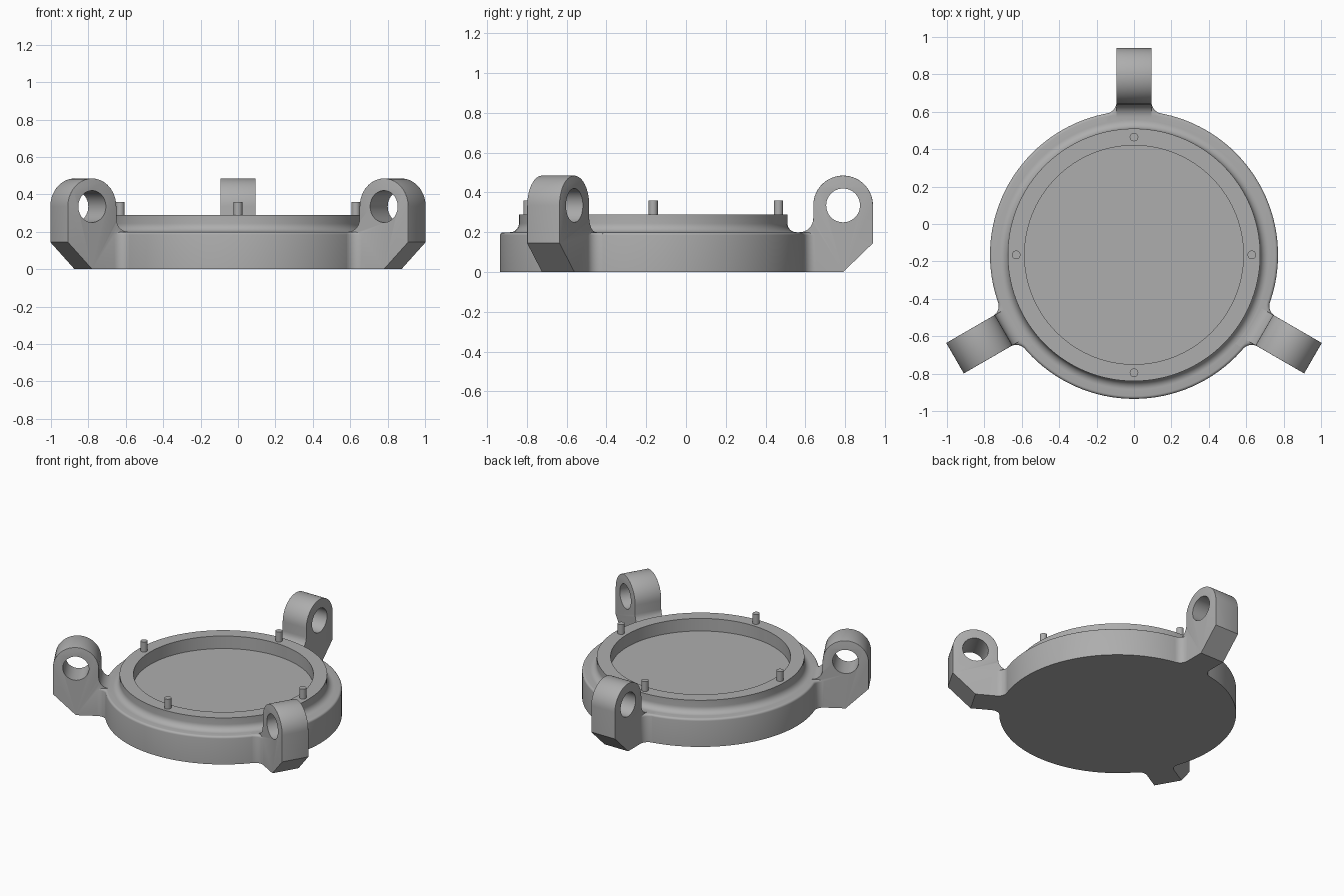
import bpy, bmesh, math
from mathutils import Matrix, Vector

if "Cube" in bpy.data.objects:
    bpy.data.objects.remove(bpy.data.objects["Cube"], do_unlink=True)

CENTRE = Vector((0, -0.165, 0))   # axis of the round body
HALF = 0.094                      # half width of a lug
EYE_R, EYE_Z, EYE_RADIUS, HOLE_R = 0.955, 0.335, 0.15, 0.085
LEDGE, RIM = 0.2, 0.29

grey = bpy.data.materials.new("plain_grey")
grey.use_nodes = True
colour = (0.42, 0.42, 0.42, 1)
grey.diffuse_color = colour
grey.node_tree.nodes["Principled BSDF"].inputs["Base Color"].default_value = colour


def arc(cx, cy, r, start, end, n):
    """Points on an arc, angles in degrees."""
    angles = [math.radians(start + (end - start) * i / n) for i in range(n + 1)]
    return [(cx + r * math.cos(a), cy + r * math.sin(a)) for a in angles]


def finish(bm, name):
    bmesh.ops.recalc_face_normals(bm, faces=bm.faces)
    mesh = bpy.data.meshes.new(name)
    bm.to_mesh(mesh)
    bm.free()
    mesh.materials.append(grey)
    obj = bpy.data.objects.new(name, mesh)
    bpy.context.collection.objects.link(obj)
    return obj


def prism(points, offset, rounded=None, width=0.015):
    """Extrude a closed outline along offset; round the rim edges chosen by a rule."""
    bm = bmesh.new()
    face = bm.faces.new([bm.verts.new(p) for p in points])
    bmesh.ops.extrude_face_region(bm, geom=[face], use_keep_orig=True)
    bm.verts.ensure_lookup_table()
    for v in bm.verts[len(points):]:
        v.co += Vector(offset)
    if rounded:
        edges = [e for e in bm.edges if rounded(e)]
        bmesh.ops.bevel(bm, geom=edges, offset=width, segments=3,
                        profile=0.5, affect='EDGES', clamp_overlap=True)
    return bm


def cylinder(name, radius, depth, matrix, sides):
    bm = bmesh.new()
    bmesh.ops.create_cone(bm, cap_ends=True, segments=sides, radius1=radius,
                          radius2=radius, depth=depth, matrix=matrix)
    return finish(bm, name)


def combine(target, other, operation):
    mod = target.modifiers.new("combine", 'BOOLEAN')
    mod.operation, mod.solver, mod.object = operation, 'EXACT', other
    bpy.context.view_layer.objects.active = target
    bpy.ops.object.modifier_apply(modifier=mod.name)
    bpy.data.objects.remove(other, do_unlink=True)


# Round body: turned profile with recess, raised rim, cove and rounded ledge
profile = [(0, 0), (0.77, 0)]
profile += arc(0.755, LEDGE - 0.015, 0.015, 0, 90, 4)
profile += arc(0.72, LEDGE + 0.045, 0.045, 270, 180, 8)
profile += [(0.675, RIM), (0.585, RIM), (0.585, LEDGE), (0, LEDGE)]
bm = bmesh.new()
verts = [bm.verts.new((r, 0, z)) for r, z in profile]
edges = [bm.edges.new(pair) for pair in zip(verts, verts[1:])]
bmesh.ops.spin(bm, geom=verts + edges, cent=(0, 0, 0), axis=(0, 0, 1),
               angle=math.tau, steps=120)
bmesh.ops.remove_doubles(bm, verts=bm.verts, dist=0.0005)
body = finish(bm, "body")
body.location = CENTRE

# Side outline of a lug: chamfered foot, round eye, cove down to the ledge
lug_side = [(0.65, 0), (EYE_R, 0), (1.105, 0.145)]
lug_side += arc(EYE_R, EYE_Z, EYE_RADIUS, 0, 180, 28)
lug_side += arc(0.735, 0.27, 0.07, 0, -90, 10) + [(0.65, LEDGE)]

# Plan outline of the flared neck, tangent to the body and to the lug
flare = 0.06
cx = HALF + flare
cy = math.sqrt((0.77 + flare) ** 2 - cx ** 2)
meet = math.degrees(math.atan2(cy, cx)) + 180
half_neck = [(0.14, 0.7)] + arc(cx, cy, flare, meet, 180, 8)
neck_plan = half_neck + [(-x, y) for x, y in reversed(half_neck)]


def lug_rim(e):
    a, b = (v.co for v in e.verts)
    return (abs(a.x - b.x) < 1e-4 and min(a.z, b.z) > 0.14
            and min(a.y, b.y) > 0.8)


def neck_rim(e):
    a, b = (v.co for v in e.verts)
    return (min(a.z, b.z) > LEDGE - 0.001 and a.x * b.x > 0
            and min(a.y, b.y) > 0.74)


for angle in (0, 120, 240):
    turn = Matrix.Translation(CENTRE) @ Matrix.Rotation(math.radians(angle), 4, 'Z')
    lug = finish(prism([(-HALF, r, z) for r, z in lug_side],
                       (2 * HALF, 0, 0), lug_rim), "lug")
    across = Matrix.Translation((0, EYE_R, EYE_Z)) @ Matrix.Rotation(math.pi / 2, 4, 'Y')
    combine(lug, cylinder("eye_cutter", HOLE_R, 0.5, across, 48), 'DIFFERENCE')
    neck = finish(prism([(x, y, 0) for x, y in neck_plan],
                        (0, 0, LEDGE), neck_rim), "neck")
    for part in (neck, lug):
        part.matrix_world = turn
    bpy.context.view_layer.update()
    combine(body, neck, 'UNION')
    combine(body, lug, 'UNION')

# Locating pins on the rim
pins = []
for i, side in enumerate(("left", "back", "right", "front")):
    a = i * math.pi / 2
    spot = CENTRE + Vector((0.63 * math.cos(a), 0.63 * math.sin(a), 0.315))
    pins.append(cylinder("pin_" + side, 0.023, 0.09, Matrix.Translation(spot), 24))

# Smooth shading with sharp edges kept
for obj in [body] + pins:
    bpy.ops.object.select_all(action='DESELECT')
    obj.select_set(True)
    bpy.context.view_layer.objects.active = obj
    bpy.ops.object.shade_smooth_by_angle(angle=math.radians(32))
